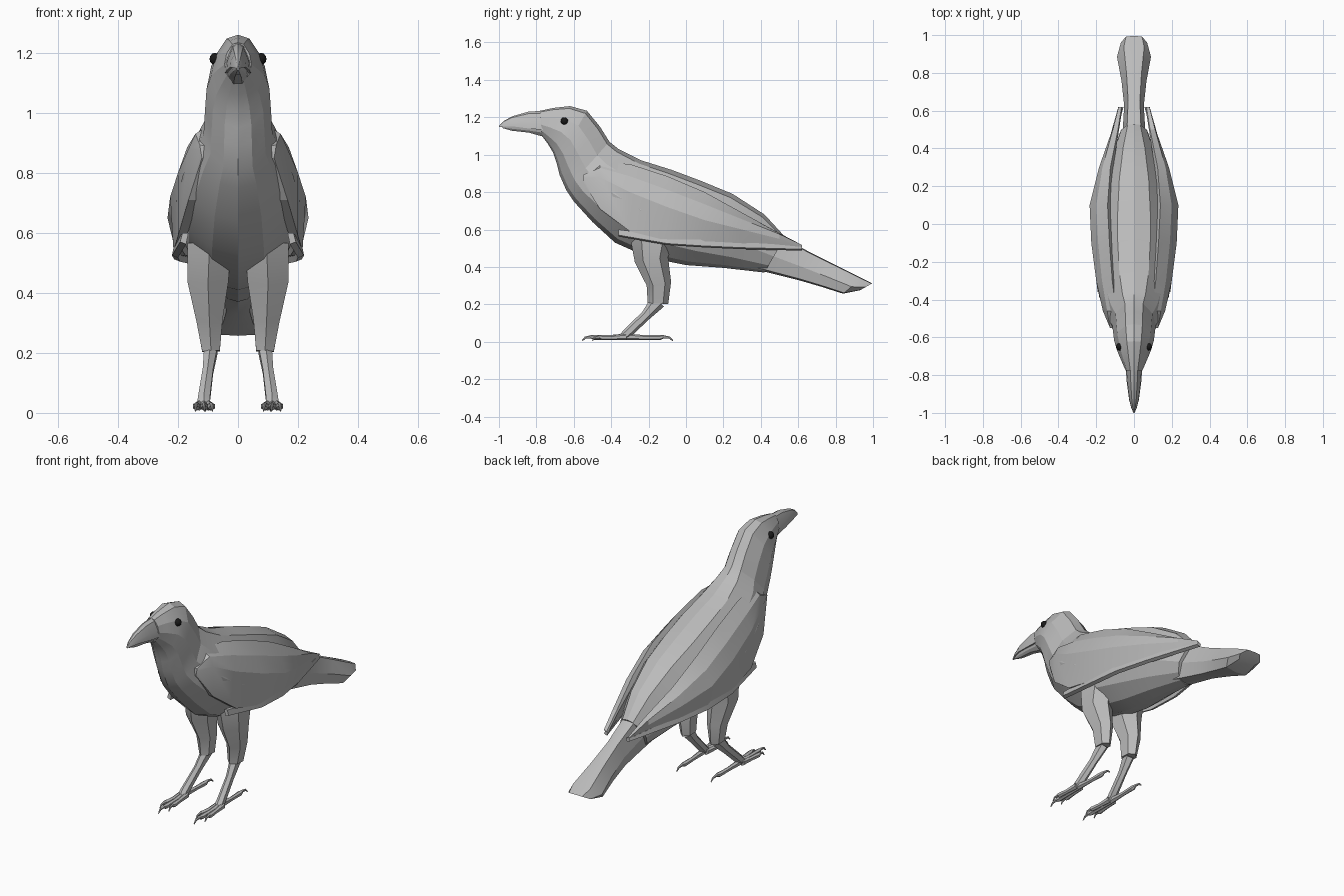
import bpy, bmesh, math
from mathutils import Vector

if "Cube" in bpy.data.objects:
    bpy.data.objects.remove(bpy.data.objects["Cube"])


def material(name, rgb):
    m = bpy.data.materials.new(name)
    m.diffuse_color = (*rgb, 1)
    m.use_nodes = True
    m.node_tree.nodes["Principled BSDF"].inputs["Base Color"].default_value = m.diffuse_color
    return m


GREY = material("feather grey", (0.5, 0.5, 0.5))
BLACK = material("eye black", (0.01, 0.01, 0.01))


def finish(name, bm, mat, mirrored, angle):
    bmesh.ops.recalc_face_normals(bm, faces=bm.faces)
    me = bpy.data.meshes.new(name)
    bm.to_mesh(me)
    bm.free()
    me.materials.append(mat)
    ob = bpy.data.objects.new(name, me)
    bpy.context.collection.objects.link(ob)
    if mirrored:
        ob.modifiers.new("mirror", 'MIRROR')
    bpy.ops.object.select_all(action='DESELECT')
    ob.select_set(True)
    bpy.context.view_layer.objects.active = ob
    bpy.ops.object.shade_smooth_by_angle(angle=math.radians(angle))
    return ob


def loft(name, rings, mirrored=False, angle=20):
    """Skin closed rings of equal size and cap both ends."""
    bm = bmesh.new()
    loops = [[bm.verts.new(p) for p in r] for r in rings]
    n = len(loops[0])
    for a, b in zip(loops, loops[1:]):
        for i in range(n):
            j = (i + 1) % n
            bm.faces.new((a[i], a[j], b[j], b[i]))
    bm.faces.new(loops[0])
    bm.faces.new(loops[-1])
    return finish(name, bm, GREY, mirrored, angle)


def section(ty, tz, by, bz, w, profile):
    """Symmetric ring between a top and a bottom point; profile = (drop, width)."""
    top, bot = Vector((0, ty, tz)), Vector((0, by, bz))
    right = [top.lerp(bot, d) + Vector((w * f, 0, 0)) for d, f in profile]
    left = [Vector((-p.x, p.y, p.z)) for p in reversed(right) if p.x > 1e-6]
    return right + left


def tube(name, path, sides=6, angle=20):
    """Limb along (x, y, z, half width, half depth) points, mirrored."""
    rings = []
    pts = [Vector(p[:3]) for p in path]
    for i, p in enumerate(path):
        d = (pts[min(i + 1, len(pts) - 1)] - pts[max(i - 1, 0)]).normalized()
        u = (Vector((1, 0, 0)) - d * d.x).normalized()
        v = d.cross(u)
        rings.append([pts[i] + u * p[3] * math.cos(a) + v * p[4] * math.sin(a)
                      for a in (2 * math.pi * (k + 0.5) / sides for k in range(sides))])
    return loft(name, rings, True, angle)


# Body, from the face down the neck and back to the tail end
BODY = [(0, 0), (.05, .42), (.28, .85), (.55, 1), (.8, .8), (.95, .42), (1, 0)]
body_rows = [
    (-.78, 1.235, -.77, 1.10, .045), (-.71, 1.25, -.74, 1.06, .066),
    (-.62, 1.26, -.71, 1.01, .09), (-.53, 1.235, -.69, .95, .105),
    (-.46, 1.15, -.675, .89, .11), (-.41, 1.07, -.64, .81, .115),
    (-.36, 1.03, -.60, .75, .145), (-.24, .97, -.50, .64, .185),
    (-.08, .92, -.38, .53, .205), (.08, .86, -.20, .45, .205),
    (.25, .79, 0, .41, .185), (.42, .68, .20, .395, .135),
    (.53, .56, .42, .37, .08)]
loft("body", [section(*r, BODY) for r in body_rows])

# Tail, flat on top and flaring towards the end
TAIL = [(0, 0), (.03, .6), (.55, 1), (.95, .75), (1, 0)]
tail_rows = [(.42, .62, .36, .39, .07), (.53, .55, .46, .365, .06),
             (.66, .48, .60, .33, .052), (.80, .41, .72, .295, .066),
             (.94, .34, .84, .257, .09), (.995, .312, .93, .275, .07)]
loft("tail", [section(*r, TAIL) for r in tail_rows])

# Beak halves
BEAK = [(0, 0), (.12, .45), (.6, .9), (1, 1), (1, 0)]
loft("upper_beak", [section(*r, BEAK) for r in [
    (-.74, 1.235, -.74, 1.13, .046), (-.84, 1.231, -.84, 1.14, .038),
    (-.93, 1.205, -.93, 1.152, .026), (-.975, 1.18, -.975, 1.15, .014),
    (-1.0, 1.155, -1.0, 1.147, .003)]])
JAW = [(0, 0), (0, 1), (.6, .8), (1, .35), (1, 0)]
loft("lower_beak", [section(*r, JAW) for r in [
    (-.74, 1.15, -.74, 1.09, .042), (-.84, 1.145, -.84, 1.118, .033),
    (-.93, 1.155, -.93, 1.128, .02), (-.98, 1.155, -.98, 1.142, .006)]])

# Folded wings: y, then upper edge, bulge and lower edge as x, z
wing_rows = [
    (-.55, .105, .89, .125, .875, .12, .85),
    (-.46, .095, .96, .165, .88, .165, .71),
    (-.30, .115, .95, .20, .80, .20, .59),
    (-.10, .13, .885, .226, .72, .215, .54),
    (.10, .14, .80, .235, .65, .205, .525),
    (.30, .125, .69, .185, .60, .165, .515),
    (.50, .085, .58, .115, .55, .105, .508),
    (.62, .066, .51, .074, .505, .072, .497)]
wing_rings = []
for y, ux, uz, mx, mz, lx, lz in wing_rows:
    t = .03 if y < .5 else .012
    mid = ((ux + mx) / 2 + .012, y, (uz + mz) / 2 + .01)
    wing_rings.append([(ux, y, uz), mid, (mx, y, mz), (lx, y, lz),
                       (lx - t, y, lz), (ux - t / 2, y, uz - t)])
loft("wing", wing_rings, True)

# Long lower flight feathers under each wing
loft("flight_feathers", [
    [(x, y, z + h), (x + .008, y, z), (x - .012, y, z - .008), (x - .02, y, z + h)]
    for y, x, z, h in [(-.36, .185, .57, .03), (-.1, .212, .525, .04),
                       (.1, .205, .512, .04), (.3, .165, .503, .035),
                       (.62, .075, .495, .012)]], True)

# Legs
tube("thigh", [(.095, -.18, .56, .085, .12), (.10, -.185, .44, .078, .09),
               (.095, -.145, .31, .05, .066), (.09, -.15, .205, .034, .055)])
tube("shin", [(.09, -.15, .215, .026, .042), (.10, -.215, .14, .02, .027),
              (.114, -.32, .04, .023, .026), (.114, -.345, .022, .026, .016)])

# Feet: three front toes and one back toe, each ending in a hooked claw
for name, x0, x1, y1 in (("inner_toe", .10, .085, -.50), ("middle_toe", .114, .112, -.555),
                         ("outer_toe", .128, .142, -.50), ("back_toe", .114, .108, -.07)):
    def at(f, z, w, h):
        return (x0 + (x1 - x0) * f, -.32 + (y1 + .32) * f, z, w, h)
    tube(name, [at(0, .026, .016, .018), at(.4, .022, .011, .013),
                at(.72, .022, .014, .014), at(.8, .026, .007, .009),
                at(.93, .022, .005, .006), at(1, .006, .002, .003)])

# Eyes
bm = bmesh.new()
bmesh.ops.create_uvsphere(bm, u_segments=10, v_segments=6, radius=.02)
bmesh.ops.translate(bm, verts=bm.verts, vec=(.076, -.65, 1.18))
finish("eye", bm, BLACK, True, 40)
